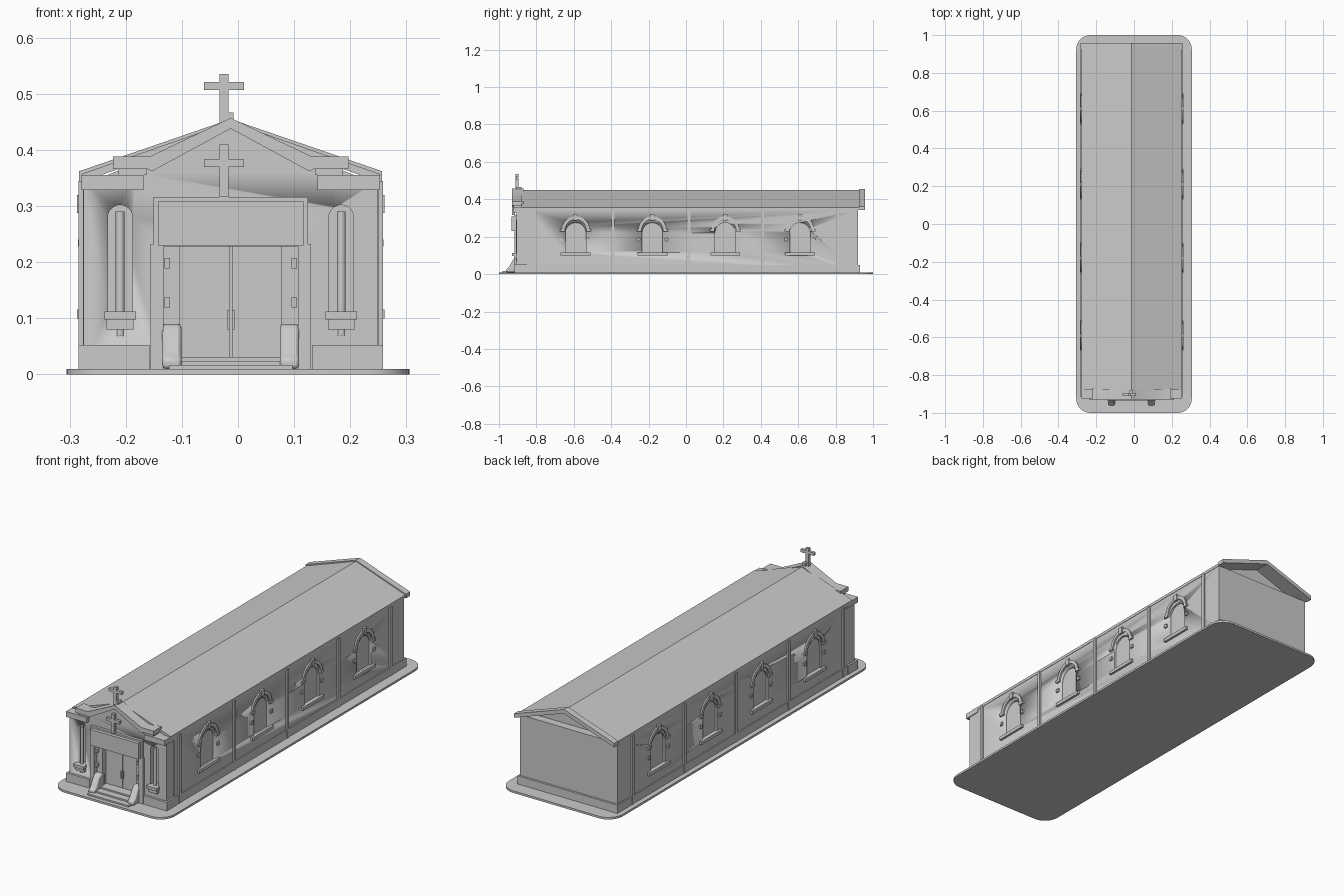
import bpy, bmesh, math

if "Cube" in bpy.data.objects:
    bpy.data.objects.remove(bpy.data.objects["Cube"])

CX = -0.013   # the chapel axis sits slightly left of the slab axis

stone = bpy.data.materials.new("grey stone")
stone.diffuse_color = (0.6, 0.6, 0.6, 1)
stone.use_nodes = True
stone.node_tree.nodes["Principled BSDF"].inputs["Base Color"].default_value = stone.diffuse_color


def finish(ob):
    ob.data.materials.append(stone)
    bpy.ops.object.select_all(action='DESELECT')
    ob.select_set(True)
    bpy.context.view_layer.objects.active = ob
    bpy.ops.object.shade_smooth_by_angle(angle=math.radians(35))
    return ob


def prism(name, pts, a, b, axis='y'):
    """Extrude a 2D outline along an axis from a to b."""
    place = {'x': lambda u, v, w: (w, u, v),
             'y': lambda u, v, w: (u, w, v),
             'z': lambda u, v, w: (u, v, w)}[axis]
    bm = bmesh.new()
    f = bm.faces.new([bm.verts.new(place(u, v, a)) for u, v in pts])
    ext = bmesh.ops.extrude_face_region(bm, geom=[f])
    d = place(0, 0, b - a)
    bmesh.ops.translate(bm, vec=d, verts=[g for g in ext['geom'] if isinstance(g, bmesh.types.BMVert)])
    bmesh.ops.recalc_face_normals(bm, faces=bm.faces)
    me = bpy.data.meshes.new(name)
    bm.to_mesh(me)
    bm.free()
    ob = bpy.data.objects.new(name, me)
    bpy.context.collection.objects.link(ob)
    return finish(ob)


def box(name, x0, x1, y0, y1, z0, z1):
    return prism(name, [(x0, y0), (x1, y0), (x1, y1), (x0, y1)], z0, z1, 'z')


def rounded(hx, hy, r, n=8):
    return [(sx * (hx - r) + r * math.cos(q * math.pi / 2 + i * math.pi / 2 / n),
             sy * (hy - r) + r * math.sin(q * math.pi / 2 + i * math.pi / 2 / n))
            for q, (sx, sy) in enumerate([(1, 1), (-1, 1), (-1, -1), (1, -1)]) for i in range(n + 1)]


def arch(c, half, z0, spring, n=12):
    """Round-headed opening outline."""
    return [(c - half, z0), (c + half, z0)] + [
        (c + half * math.cos(math.pi * i / n), spring + half * math.sin(math.pi * i / n)) for i in range(n + 1)]


def band(c, z, r0, r1, n=12):
    """Half-ring outline for a window hood."""
    ang = [math.pi * i / n for i in range(n + 1)]
    return ([(c + r1 * math.cos(a), z + r1 * math.sin(a)) for a in ang] +
            [(c + r0 * math.cos(a), z + r0 * math.sin(a)) for a in reversed(ang)])


def cut(target, cutters):
    for c in cutters:
        m = target.modifiers.new("opening", 'BOOLEAN')
        m.object, m.operation, m.solver = c, 'DIFFERENCE', 'EXACT'
    bpy.context.view_layer.objects.active = target
    target.select_set(True)
    for m in list(target.modifiers):
        if m.type == 'BOOLEAN':
            bpy.ops.object.modifier_apply(modifier=m.name)
    for c in cutters:
        bpy.data.objects.remove(c)


# Ground slab with rounded corners
prism("ground_slab", rounded(0.306, 1.0, 0.075), 0, 0.01, 'z')

# Nave walls with round-headed window recesses
nave = box("nave_walls", CX - 0.263, CX + 0.263, -0.85, 0.92, 0.01, 0.345)
bays = (-0.59, -0.18, 0.21, 0.61)
cut(nave, [prism("window_cutter", arch(y, 0.055, 0.115, 0.22), CX + s * 0.253, CX + s * 0.3, 'x')
           for y in bays for s in (-1, 1)])

# Side wall trim: plinth, pilasters, window hoods, keystones, sills and studs
for s in (-1, 1):
    side = "right" if s > 0 else "left"
    w = CX + s * 0.262

    def out(d):
        return sorted((w, w + s * d))
    box(side + "_plinth", *out(0.007), -0.85, 0.93, 0.01, 0.05)
    for y in (-0.81, -0.39, 0.015, 0.41, 0.81):
        box(side + "_pilaster", *out(0.009), y - 0.008, y + 0.008, 0.01, 0.345)
    for y in bays:
        prism(side + "_window_hood", band(y, 0.235, 0.058, 0.075), *out(0.008), 'x')
        box(side + "_keystone", *out(0.012), y - 0.011, y + 0.011, 0.288, 0.32)
        box(side + "_window_sill", *out(0.012), y - 0.08, y + 0.08, 0.1, 0.116)
        for t in (-1, 1):
            box(side + "_hood_foot", *out(0.01), y + t * 0.07 - 0.013, y + t * 0.07 + 0.013, 0.228, 0.24)
            box(side + "_stud", *out(0.008), y + t * 0.075 - 0.008, y + t * 0.075 + 0.008, 0.178, 0.194)
box("rear_plinth", CX - 0.269, CX + 0.269, 0.915, 0.93, 0.01, 0.05)

# Roof: pitched shell, recessed rear gable and rear verge moulding
def pitch(hw, eave, ridge, th):
    return [(CX - hw, eave), (CX, ridge), (CX + hw, eave),
            (CX + hw, eave - th), (CX, ridge - th), (CX - hw, eave - th)]


prism("roof", pitch(0.266, 0.357, 0.45, 0.014), -0.88, 0.93)
prism("rear_gable", [(CX - 0.26, 0.34), (CX + 0.26, 0.34), (CX, 0.44)], 0.86, 0.88)
prism("rear_verge", pitch(0.27, 0.362, 0.455, 0.02), 0.925, 0.957)

# Front facade with a doorway and two narrow niches
facade = prism("front_facade", [
    (CX - 0.262, 0.01), (CX - 0.122, 0.01), (CX - 0.122, 0.23), (CX + 0.122, 0.23), (CX + 0.122, 0.01),
    (CX + 0.262, 0.01), (CX + 0.262, 0.345), (CX + 0.17, 0.36), (CX, 0.44), (CX - 0.17, 0.36),
    (CX - 0.262, 0.345)], -0.905, -0.84)
cut(facade, [prism("niche_cutter", arch(CX + s * 0.197, 0.022, 0.11, 0.28), -0.95, -0.875) for s in (-1, 1)])

# Pediment cornice: raked moulding with raised kneelers and corner caps
half = [(0, 0.457), (0.145, 0.388), (0.21, 0.388), (0.21, 0.366), (0.148, 0.366), (0.14, 0.362), (0, 0.438)]
top, low = half[:4], half[4:]
for s in (-1, 1):
    side = "right" if s > 0 else "left"
    prism(side + "_raked_cornice", [(CX + s * u, v) for u, v in top + low], -0.93, -0.87)
    prism(side + "_kneeler", [(CX + s * u, v) for u, v in
          [(0.15, 0.367), (0.2, 0.367), (0.2, 0.355), (0.15, 0.355)]], -0.922, -0.875)
    box(side + "_corner_cap", *sorted((CX + s * 0.155, CX + s * 0.266)), -0.925, -0.84, 0.329, 0.355)
    box(side + "_front_plinth", *sorted((CX + s * 0.145, CX + s * 0.271)), -0.916, -0.84, 0.01, 0.052)
    # Slim shaft and bracketed ledge in each niche
    x = CX + s * 0.197
    prism(side + "_niche_shaft", [(x + 0.008 * math.cos(a * math.pi / 6), -0.9 + 0.008 * math.sin(a * math.pi / 6))
                                  for a in range(12)], 0.068, 0.29, 'z')
    box(side + "_niche_ledge", x - 0.028, x + 0.028, -0.93, -0.9, 0.098, 0.112)
    box(side + "_niche_bracket", x - 0.024, x + 0.024, -0.92, -0.9, 0.08, 0.098)
    # Portal jamb, sloping stair cheek, door leaf and handle
    box(side + "_portal_jamb", *sorted((CX + s * 0.12, CX + s * 0.143)), -0.917, -0.88, 0.01, 0.232)
    box(side + "_inner_jamb", *sorted((CX + s * 0.09, CX + s * 0.122)), -0.895, -0.86, 0.01, 0.232)
    cheek = prism(side + "_stair_cheek", [(-0.96, 0.01), (-0.96, 0.028), (-0.945, 0.04), (-0.925, 0.078),
                                          (-0.91, 0.09), (-0.88, 0.09), (-0.88, 0.01)],
                  *sorted((CX + s * 0.088, CX + s * 0.122)), 'x')
    bev = cheek.modifiers.new("soft_edges", 'BEVEL')
    bev.width, bev.segments = 0.006, 2
    box(side + "_door_leaf", *sorted((CX + s * 0.002, CX + s * 0.09)), -0.868, -0.852, 0.025, 0.23)
    box(side + "_door_handle", *sorted((CX + s * 0.002, CX + s * 0.007)), -0.876, -0.866, 0.08, 0.115)
    for z in (0.125, 0.195):
        box(side + "_jamb_lamp", *sorted((CX + s * 0.108, CX + s * 0.118)), -0.912, -0.89, z - 0.006, z + 0.012)

# Portal lintel and sign panel
box("portal_lintel", CX - 0.138, CX + 0.138, -0.918, -0.9, 0.228, 0.316)
box("sign_panel", CX - 0.13, CX + 0.13, -0.934, -0.91, 0.23, 0.308)

# Entrance steps
for i, (hw, y) in enumerate([(0.11, -0.98), (0.098, -0.95), (0.088, -0.915)]):
    box("entrance_step", CX - hw, CX + hw, y, -0.85, 0.008, 0.017 + 0.007 * i)

# Crosses on the gable peak and on the pediment
for name, y, z0, z1, arm in (("peak_cross", -0.903, 0.445, 0.535, 0.514), ("pediment_cross", -0.921, 0.316, 0.41, 0.377)):
    x = -0.025
    box(name + "_post", x - 0.008, x + 0.008, y - 0.008, y + 0.008, z0, z1)
    box(name + "_arm", x - 0.036, x + 0.036, y - 0.007, y + 0.007, arm - 0.007, arm + 0.007)
box("peak_block", CX - 0.012, CX + 0.005, -0.91, -0.88, 0.44, 0.467)
